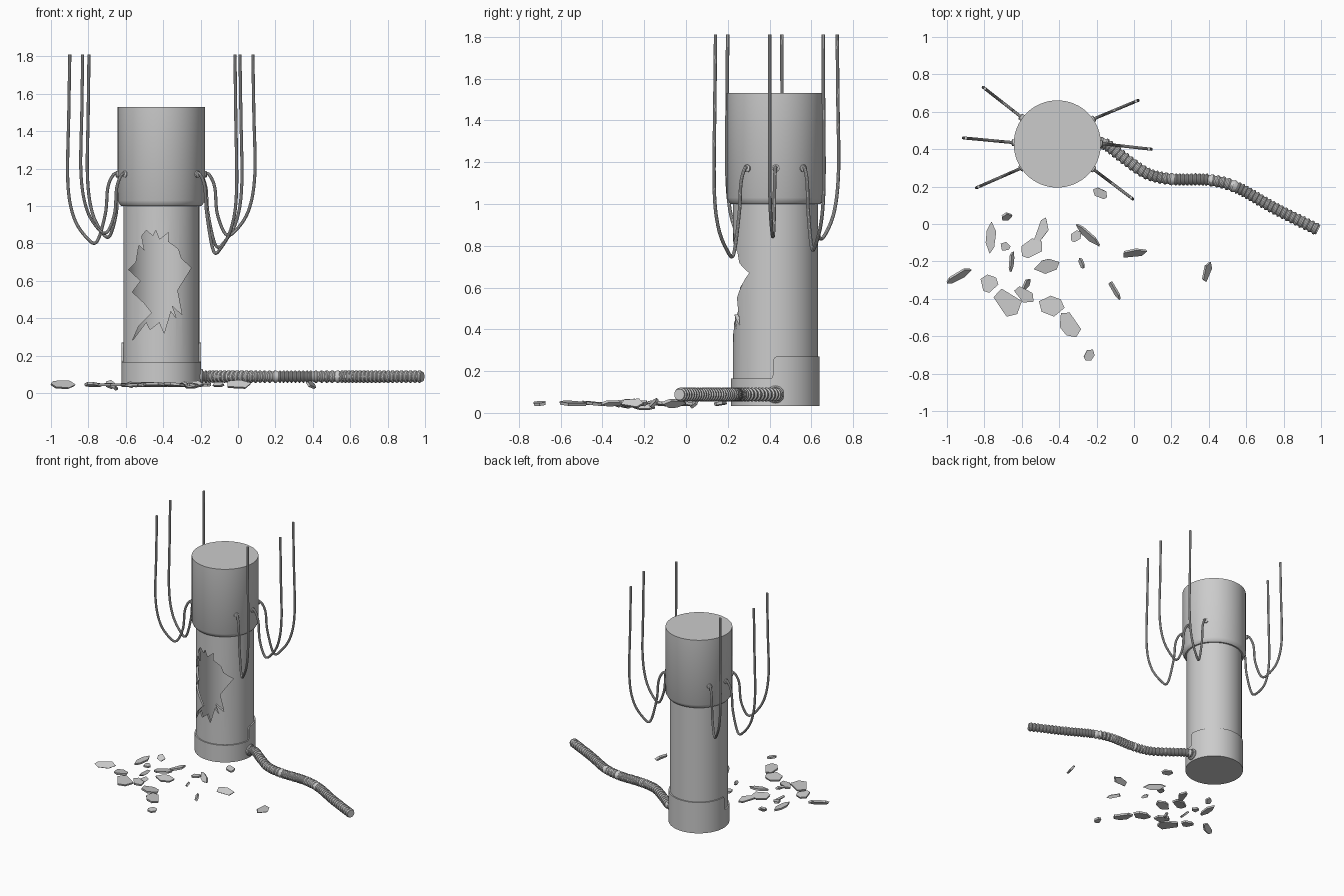
import bpy, bmesh, math, random
from mathutils import Vector, Matrix

if "Cube" in bpy.data.objects:
    bpy.data.objects.remove(bpy.data.objects["Cube"])

random.seed(4)
CX, CY = -0.41, 0.428
TAU = 2 * math.pi


def finish(name, bm, smooth=True):
    bmesh.ops.recalc_face_normals(bm, faces=bm.faces)
    me = bpy.data.meshes.new(name)
    bm.to_mesh(me)
    bm.free()
    ob = bpy.data.objects.new(name, me)
    bpy.context.collection.objects.link(ob)
    bpy.ops.object.select_all(action='DESELECT')
    ob.select_set(True)
    bpy.context.view_layer.objects.active = ob
    if smooth:
        bpy.ops.object.shade_smooth_by_angle(angle=math.radians(35))
    return ob


def skin(bm, rings, closed=False, caps=True):
    """Bridge a list of equal vertex rings with quads."""
    n = len(rings[0])
    vs = [[bm.verts.new(p) for p in r] for r in rings]
    for k in range(len(vs) if closed else len(vs) - 1):
        a, b = vs[k], vs[(k + 1) % len(vs)]
        for i in range(n):
            j = (i + 1) % n
            bm.faces.new((a[i], a[j], b[j], b[i]))
    if caps and not closed:
        bm.faces.new(vs[0])
        bm.faces.new(vs[-1])


def circle(r, z, n=64):
    return [(CX + r * math.cos(TAU * i / n), CY + r * math.sin(TAU * i / n), z) for i in range(n)]


def lathe(name, profile, closed=False):
    bm = bmesh.new()
    skin(bm, [circle(r, z) for r, z in profile], closed)
    return finish(name, bm)


def spline(pts, steps):
    """Catmull-Rom samples through the points."""
    p = [Vector(q) for q in pts]
    p = [2 * p[0] - p[1]] + p + [2 * p[-1] - p[-2]]
    out = []
    for a, b, c, d in zip(p, p[1:], p[2:], p[3:]):
        for s in range(steps):
            t = s / steps
            out.append(0.5 * (2 * b + (c - a) * t + (2 * a - 5 * b + 4 * c - d) * t * t
                              + (3 * b - a - 3 * c + d) * t ** 3))
    return out + [p[-2]]


def tube(name, path, radii, side, n):
    """Sweep a circle along a path that stays in the plane with normal 'side'."""
    bm, rings = bmesh.new(), []
    for k, c in enumerate(path):
        t = (path[min(k + 1, len(path) - 1)] - path[max(k - 1, 0)]).normalized()
        u = side.cross(t).normalized()
        r = radii[k % len(radii)]
        rings.append([c + r * (u * math.cos(TAU * i / n) + side * math.sin(TAU * i / n)) for i in range(n)])
    skin(bm, rings)
    return finish(name, bm)


# Cap with chamfered lower rim
lathe("tank_cap", [(0.19, 1.0), (0.214, 1.0), (0.222, 1.008), (0.233, 1.03), (0.233, 1.53)])

# Base: low lip in front, taller collar at the back, rounded steps between
e = 0.05
step = [(-2 * e, .165), (-1.5 * e, .168), (-1.2 * e, .18), (-1.1 * e, .24), (-.7 * e, .26), (0, .268), (e, .27)]
outline = [(a, h) for a, h in step]
outline += [(e + (math.pi - 2 * e) * k / 32, .27) for k in range(1, 32)]
outline += [(math.pi - a, h) for a, h in reversed(step)]
outline += [(math.pi + 2 * e + (math.pi - 4 * e) * k / 32, .165) for k in range(1, 32)]


def base_ring(r, z=None):
    return [(CX + r * math.cos(a), CY + r * math.sin(a), h if z is None else z) for a, h in outline]


bm = bmesh.new()
skin(bm, [base_ring(.212, .033), base_ring(.212, .12), base_ring(.212), base_ring(.2), base_ring(.2, .16)])
finish("tank_base", bm)

# Glass tube with a jagged hole broken through the front
glass = lathe("broken_glass_tube", [(.203, .14), (.203, 1.01), (.187, 1.01), (.187, .14)], closed=True)
hole = [(-.49, .87), (-.455, .84), (-.44, .87), (-.42, .82), (-.37, .86), (-.375, .81), (-.32, .77),
        (-.305, .72), (-.25, .67), (-.325, .55), (-.30, .42), (-.355, .47), (-.33, .40), (-.36, .44),
        (-.395, .32), (-.42, .38), (-.47, .34), (-.49, .38), (-.565, .28), (-.53, .36), (-.46, .43),
        (-.50, .48), (-.565, .54), (-.52, .60), (-.585, .66), (-.545, .70), (-.53, .79), (-.50, .76),
        (-.515, .84)]
bm = bmesh.new()
skin(bm, [[(x, y, z) for x, z in hole] for y in (0.1, CY)])
cutter = finish("hole_cutter", bm, False)
cutter.hide_render = True
mod = glass.modifiers.new("break", 'BOOLEAN')
mod.operation, mod.solver, mod.object = 'DIFFERENCE', 'EXACT', cutter
bpy.context.view_layer.objects.active = glass
bpy.ops.object.modifier_apply(modifier=mod.name)
bpy.data.objects.remove(cutter)

# Hanging cables: wall anchor, sag, then straight up
cables = [(-.60, .57, -.805, .73, .84), (-.642, .435, -.91, .46, .81), (-.60, .30, -.84, .195, .86),
          (-.22, .56, .02, .66, .79), (-.178, .43, .09, .40, .85), (-.22, .295, -.008, .135, .76)]
for k, (ax, ay, bx, by, low) in enumerate(cables):
    shape = [(-.05, 1.17), (.08, 1.17), (.2, 1.10), (.25, .96), (.42, low), (.62, low + .02),
             (.88, low + .13), (1.0, low + .32), (.98, 1.5), (.96, 1.81)]
    a, d = Vector((ax, ay, 0)), Vector((bx - ax, by - ay, 0))
    side = d.normalized().cross(Vector((0, 0, 1)))
    tube(f"cable_{k + 1}", spline([a + d * f + Vector((0, 0, z)) for f, z in shape], 8), [.0085], side, 10)
    out = Vector((ax - CX, ay - CY, 0)).normalized()
    g = a + Vector((0, 0, 1.17))
    tube(f"cable_socket_{k + 1}", [g - out * .01, g + out * .008, g + out * .012], [.018, .018, .012],
         out.cross(Vector((0, 0, 1))), 16)

# Ribbed floor hose, resampled evenly so the ribs are regular
raw = spline([(-.20, .428, .088), (-.15, .425, .088), (-.05, .35, .088), (.07, .27, .088), (.2, .24, .088),
              (.4, .235, .088), (.55, .195, .088), (.75, .085, .088), (.985, -.032, .088)], 40)
even, acc = [raw[0]], 0
for p, q in zip(raw, raw[1:]):
    acc += (q - p).length
    if acc >= .0045:
        even.append(q)
        acc = 0
tube("ribbed_hose", even, [.027, .033, .033, .027], Vector((0, 0, 1)), 20)
tube("hose_socket", [Vector((x, .428, .088)) for x in (-.23, -.192, -.186)], [.042, .042, .036],
     Vector((0, 0, 1)), 24)

# Fallen glass shards: x, y, length, width, heading in degrees
shards = [(-.68, .04, .06, .04, 20), (-.765, -.07, .17, .05, 85), (-.49, -.03, .14, .06, 65),
          (-.545, -.13, .13, .09, 30), (-.69, -.12, .06, .045, 10), (-.655, -.2, .11, .02, 85),
          (-.31, -.065, .07, .05, 40), (-.245, -.06, .17, .035, -42), (-.18, .165, .085, .05, -25),
          (0, -.155, .145, .042, 8), (.39, -.255, .11, .042, 75), (-.465, -.225, .14, .07, 15),
          (-.28, -.21, .06, .02, -70), (-.935, -.275, .148, .042, 30), (-.775, -.32, .1, .09, -20),
          (-.575, -.32, .065, .03, 60), (-.675, -.42, .16, .13, -45), (-.585, -.38, .12, .07, -35),
          (-.44, -.44, .14, .1, -15), (-.345, -.54, .15, .095, -55), (-.105, -.35, .125, .022, -60),
          (-.24, -.7, .07, .05, 60)]
for k, (x, y, ln, wd, head) in enumerate(shards):
    # Narrow pieces lie on their edge, wide ones nearly flat
    tilt = math.radians(50 if wd < .045 else random.uniform(-14, 14))
    w = wd * (1.25 if wd < .045 else 1.0)
    n = random.choice((5, 6))
    poly = []
    for i in range(n):
        a = TAU * (i + random.uniform(-.25, .25)) / n
        poly.append((ln / 2 * math.cos(a) * (1 if i == 0 else 1.05), w / 2 * math.sin(a) * 1.1))
    m = Matrix.Translation((x, y, .045)) @ Matrix.Rotation(math.radians(head), 4, 'Z') @ Matrix.Rotation(tilt, 4, 'X')
    if k == 5:
        m = Matrix.Translation((0, 0, -.018)) @ m
    bm = bmesh.new()
    skin(bm, [[m @ Vector((px * s, py * s, z)) for px, py in poly] for z, s in ((-.007, .94), (.007, 1))])
    finish(f"glass_shard_{k + 1}", bm, False)
